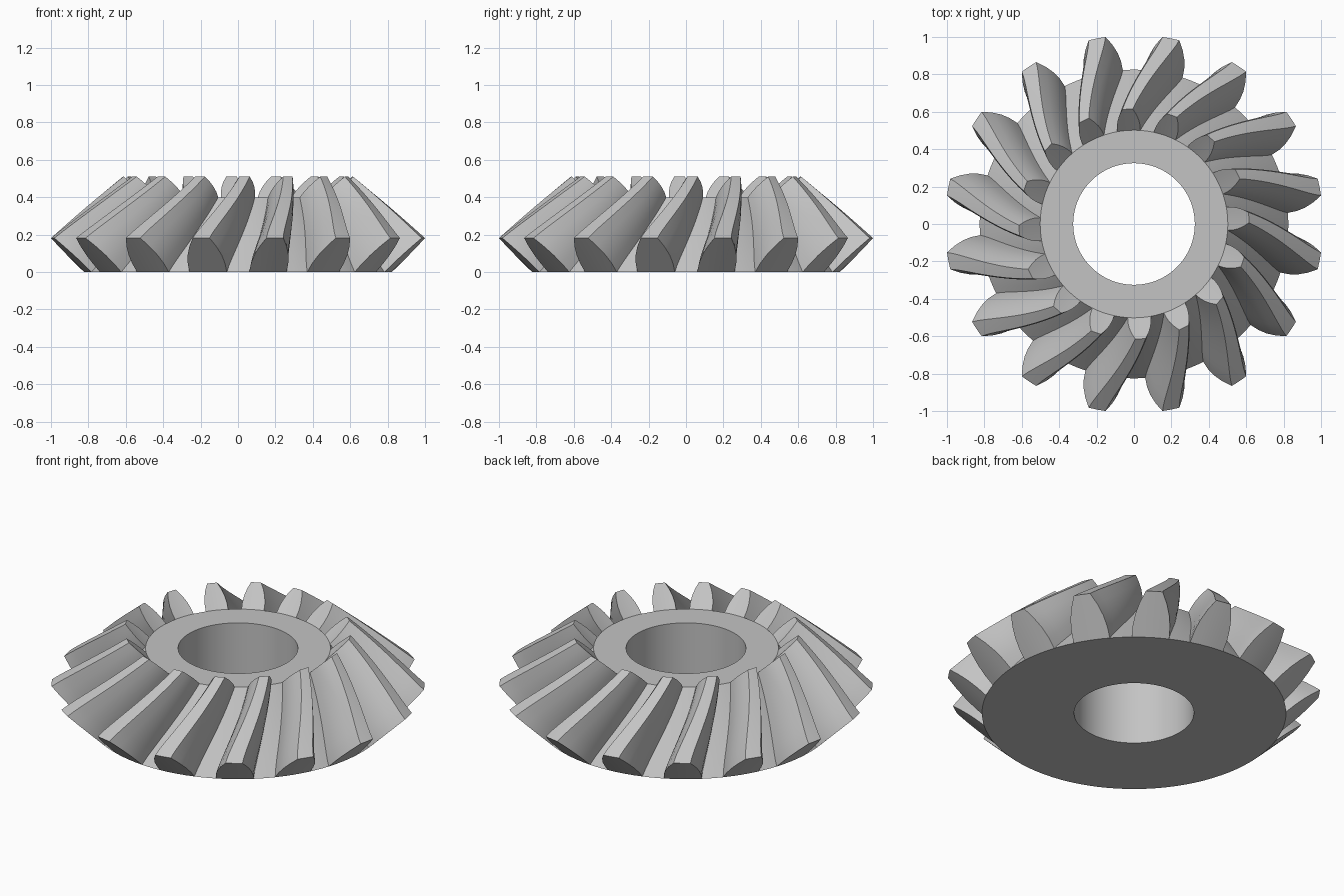
import bpy, bmesh, math

cube = bpy.data.objects.get("Cube")
if cube:
    bpy.data.objects.remove(cube, do_unlink=True)

TEETH = 16
PITCH = math.tau / TEETH
APEX = 1.02                      # all tooth lines meet here on the axis
ROOT_R, TIP_R, TIP_Z = 0.825, 1.0115, 0.182
BORE_R = 0.325
SMALL = 0.608                    # size of the small end relative to the big end
TWIST = math.radians(14.5)
HALF = [math.radians(a) for a in (7.1, 6.7, 5.8, 4.4, 2.6)]  # root to tip
ACROSS, ALONG, GAP = 4, 12, 3
STEPS = len(HALF) - 1


def place(r, angle, z):
    return (r * math.cos(angle), r * math.sin(angle), z)


def tooth_point(h, angle, t):
    """Point at height h (0 root, 1 tip) and t along the tooth (0 big end)."""
    s = 1 - t * (1 - SMALL)
    r = (ROOT_R + h * (TIP_R - ROOT_R)) * s
    z = APEX + (h * TIP_Z - APEX) * s
    return place(r, angle + TWIST * t ** 1.25, z)


def patch(bm, func, nu, nv):
    """Add a grid of quads following func(u, v), with u and v from 0 to 1."""
    grid = [[bm.verts.new(func(i / nu, j / nv)) for j in range(nv + 1)]
            for i in range(nu + 1)]
    for i in range(nu):
        for j in range(nv):
            bm.faces.new((grid[i][j], grid[i + 1][j],
                          grid[i + 1][j + 1], grid[i][j + 1]))


def half_width(h):
    return HALF[round(h * STEPS)]


def ring_patches(bm, start, end, n):
    """Flat top, flat underside and bore wall for one span of angle."""
    top_z = APEX * (1 - SMALL)

    def angle(u):
        return start + (end - start) * u

    def top(u, v):
        return tooth_point(0, angle(u), 1) if v == 0 else place(BORE_R, angle(u), top_z)

    patch(bm, top, n, 1)
    patch(bm, lambda u, v: place(ROOT_R + (BORE_R - ROOT_R) * v, angle(u), 0), n, 1)
    patch(bm, lambda u, v: place(BORE_R, angle(u), top_z * v), n, 1)


bm = bmesh.new()
for k in range(TEETH):
    mid = (k + 0.5) * PITCH
    # Curved flanks
    for side in (-1, 1):
        patch(bm, lambda h, t: tooth_point(h, mid + side * half_width(h), t), STEPS, ALONG)
    # Tip land
    patch(bm, lambda u, t: tooth_point(1, mid + (2 * u - 1) * HALF[-1], t), ACROSS, ALONG)
    # Big and small end faces
    for end in (0, 1):
        patch(bm, lambda u, h: tooth_point(h, mid + (2 * u - 1) * half_width(h), end),
              ACROSS, STEPS)
    # Valley between this tooth and the next
    a, b = mid + HALF[0], mid + PITCH - HALF[0]
    patch(bm, lambda u, t: tooth_point(0, a + (b - a) * u, t), GAP, ALONG)
    # Hub surfaces
    ring_patches(bm, mid - HALF[0], a, ACROSS)
    ring_patches(bm, a, b, GAP)

bmesh.ops.remove_doubles(bm, verts=bm.verts, dist=0.00005)
bmesh.ops.recalc_face_normals(bm, faces=bm.faces)
mesh = bpy.data.meshes.new("spiral_bevel_gear")
bm.to_mesh(mesh)
bm.free()

# Plain grey metal
grey = bpy.data.materials.new("light_grey")
grey.use_nodes = True
colour = (0.55, 0.55, 0.55, 1)
grey.diffuse_color = colour
grey.node_tree.nodes["Principled BSDF"].inputs["Base Color"].default_value = colour
mesh.materials.append(grey)

gear = bpy.data.objects.new("spiral_bevel_gear", mesh)
bpy.context.collection.objects.link(gear)
bpy.ops.object.select_all(action='DESELECT')
gear.select_set(True)
bpy.context.view_layer.objects.active = gear
bpy.ops.object.shade_smooth_by_angle(angle=math.radians(30))
